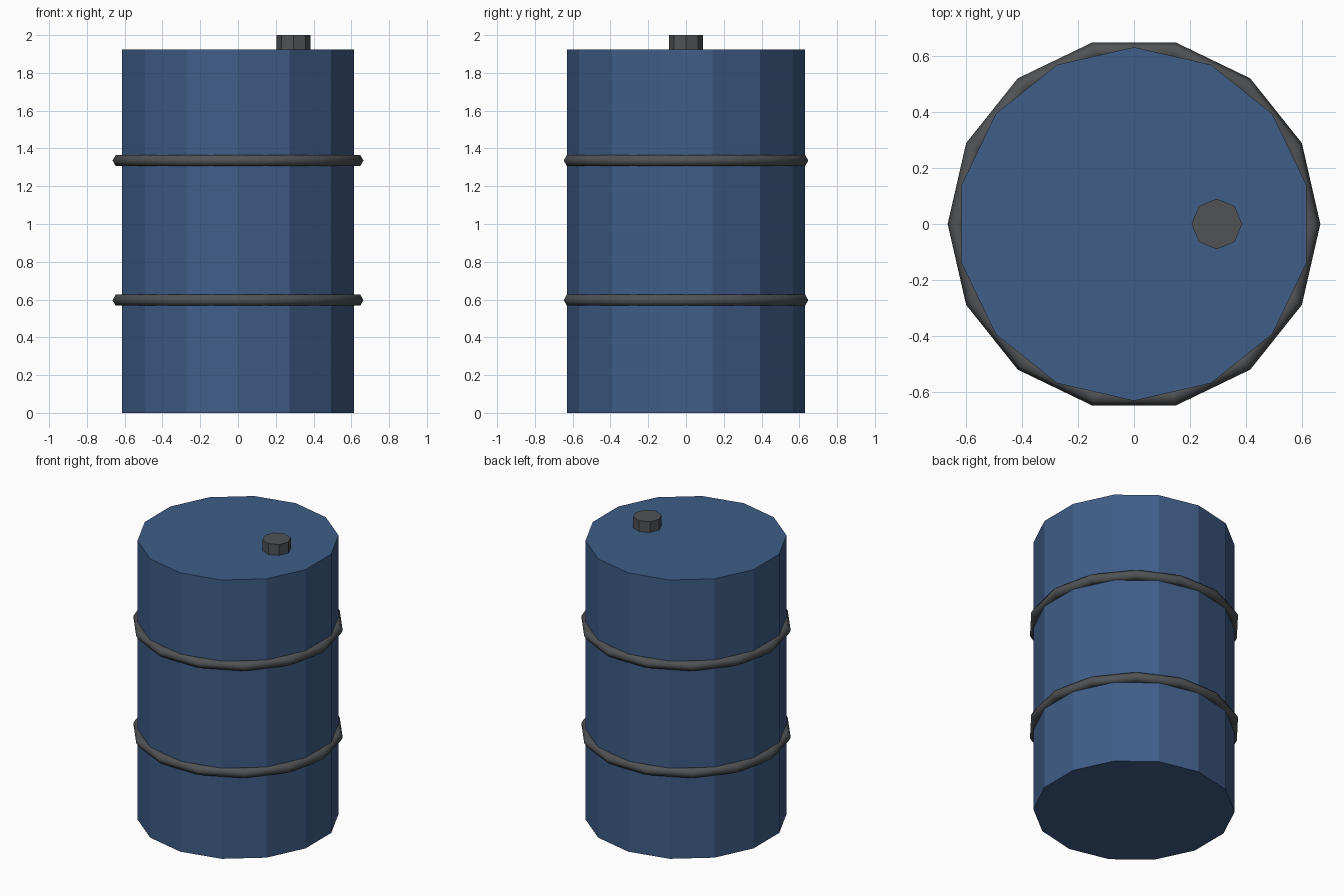
import bpy
import math

if "Cube" in bpy.data.objects:
    bpy.data.objects.remove(bpy.data.objects["Cube"])


def material(name, rgb):
    m = bpy.data.materials.new(name)
    m.diffuse_color = (*rgb, 1.0)
    m.use_nodes = True
    m.node_tree.nodes["Principled BSDF"].inputs["Base Color"].default_value = m.diffuse_color
    return m


blue = material("blue_paint", (0.05, 0.11, 0.245))
grey = material("dark_grey_metal", (0.08, 0.084, 0.088))


def finish(name, mat):
    ob = bpy.context.object
    ob.name = name
    ob.data.materials.append(mat)
    return ob


# Faceted drum body
BODY_H = 1.925
bpy.ops.mesh.primitive_cylinder_add(vertices=14, radius=0.63, depth=BODY_H,
                                    location=(0, 0, BODY_H / 2))
finish("drum_body", blue)

# Two reinforcing hoops
for name, z in (("lower_hoop", 0.597), ("upper_hoop", 1.336)):
    bpy.ops.mesh.primitive_torus_add(major_segments=14, minor_segments=6,
                                     major_radius=0.631, minor_radius=0.033,
                                     location=(0, 0, z))
    finish(name, grey)
    bpy.ops.object.shade_smooth()

# Filler cap on the lid
bpy.ops.mesh.primitive_cylinder_add(vertices=8, radius=0.09, depth=0.09,
                                    location=(0.295, 0, 1.955))
finish("filler_cap", grey)
